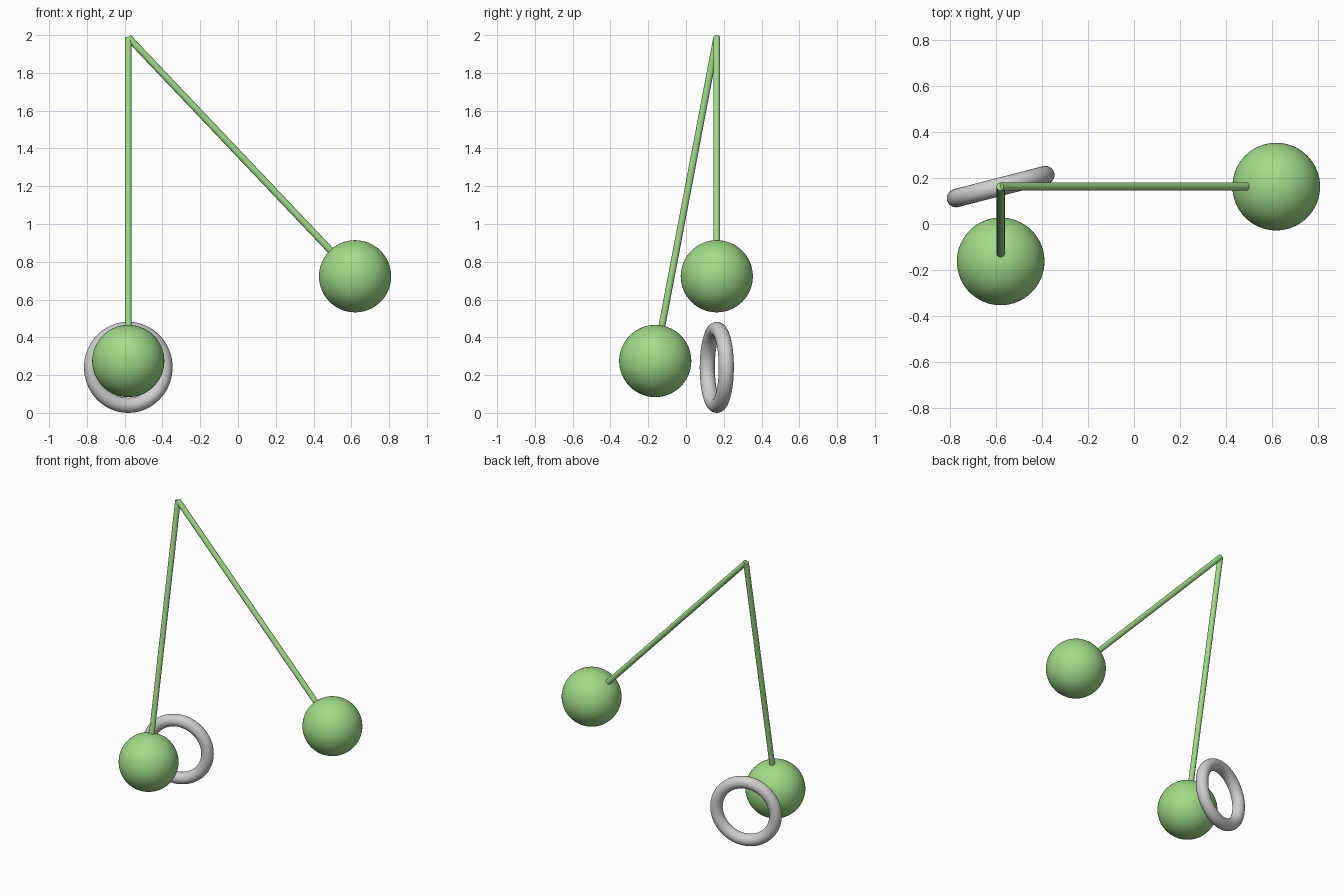
import bpy, math
from mathutils import Vector

if "Cube" in bpy.data.objects:
    bpy.data.objects.remove(bpy.data.objects["Cube"])


def material(name, rgb):
    m = bpy.data.materials.new(name)
    m.diffuse_color = (*rgb, 1)
    m.use_nodes = True
    m.node_tree.nodes["Principled BSDF"].inputs["Base Color"].default_value = m.diffuse_color
    return m


green = material("light green", (0.36, 0.71, 0.25))
grey = material("light grey", (0.63, 0.63, 0.63))


def finish(name, mat):
    ob = bpy.context.object
    ob.name = name
    ob.data.materials.append(mat)
    bpy.ops.object.shade_smooth_by_angle(angle=math.radians(40))


PIVOT = Vector((-0.581, 0.163, 1.988))
LENGTH, BALL_R, ROD_R = 1.744, 0.191, 0.018


# Pendulum: a thin rod from the shared pivot with a ball at its end
def pendulum(label, ball_centre):
    d = (Vector(ball_centre) - PIVOT).normalized()
    rod_len = LENGTH - BALL_R + 0.01
    bpy.ops.mesh.primitive_cylinder_add(
        vertices=32, radius=ROD_R, depth=rod_len,
        location=PIVOT + d * rod_len / 2,
        rotation=d.to_track_quat('Z', 'Y').to_euler())
    finish(label + "_rod", green)
    bpy.ops.mesh.primitive_uv_sphere_add(
        segments=64, ring_count=32, radius=BALL_R,
        location=PIVOT + d * LENGTH)
    finish(label + "_ball", green)


pendulum("side_swing", (0.620, 0.163, 0.723))
pendulum("front_swing", (-0.581, -0.163, 0.274))

# Upright ring standing on the ground below the pivot, turned slightly
bpy.ops.mesh.primitive_torus_add(
    major_segments=64, minor_segments=24, major_radius=0.201,
    minor_radius=0.040, location=(PIVOT.x, PIVOT.y, 0.241),
    rotation=(math.pi / 2, 0, math.radians(14.5)))
finish("ring", grey)
